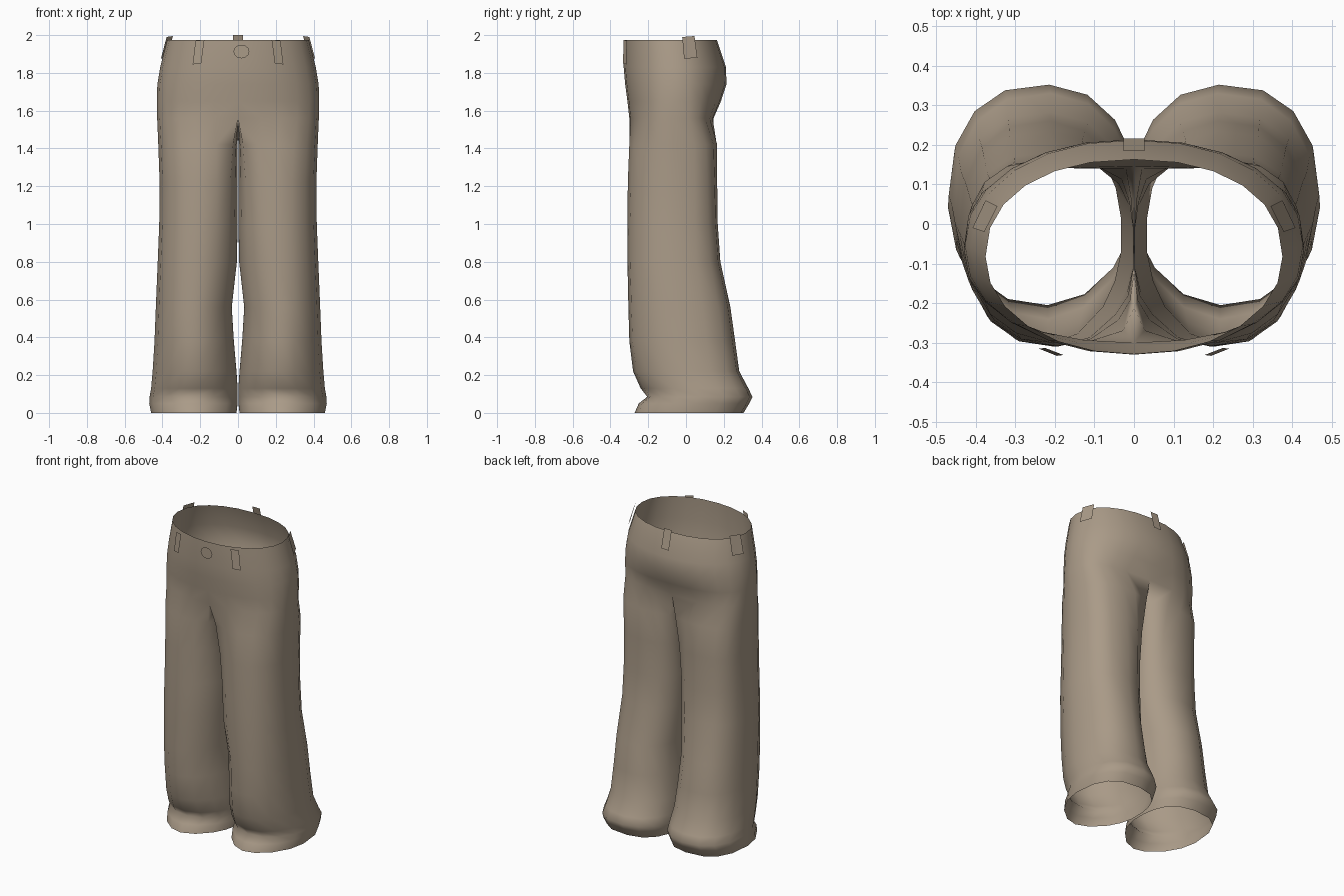
import bpy, bmesh, math
from mathutils import Vector

if "Cube" in bpy.data.objects:
    bpy.data.objects.remove(bpy.data.objects["Cube"])

cloth = bpy.data.materials.new("brown_cloth")
cloth.diffuse_color = (0.40, 0.325, 0.245, 1)
cloth.use_nodes = True
cloth.node_tree.nodes["Principled BSDF"].inputs["Base Color"].default_value = cloth.diffuse_color
N, M = 12, 5          # segments round the outside and the inside of a leg

# z, outer x, inner x, front y, back y, blend from seat half-ring to leg tube,
# roundness of the front and of the back (1 = ellipse, less = squarer)
UPPER = [(1.975, .375, 0, -.328, .163, 0, .97, .9), (1.83, .412, 0, -.33, .212, 0, .95, .93),
         (1.74, .427, 0, -.322, .214, 0, .92, .93), (1.65, .43, 0, -.31, .185, 0, .9, .8)]
LOWER = [(1.56, .428, 0, -.30, .146, 0, .9, .65), (1.42, .422, .002, -.30, .165, .55, .93, .7),
         (1.22, .415, .002, -.308, .165, .85, .95, .72), (1.0, .417, .002, -.31, .168, 1, .95, .75),
         (.8, .425, .006, -.31, .182, 1, .95, .8), (.56, .435, .033, -.305, .235, 1, 1, .85),
         (.38, .442, .022, -.30, .26, 1, 1.05, .85), (.22, .452, .008, -.28, .282, 1, 1.08, .85),
         (.13, .46, .002, -.24, .33, 1, 1, .87), (.085, .468, .002, -.205, .352, 1, .95, .87),
         (.05, .47, .002, -.25, .335, 1, 1.08, .82), (0, .46, .008, -.272, .305, 1, 1.12, .78)]


def spow(a, p):
    return math.copysign(abs(a) ** p, a)


def fit(vals, lo, hi):
    a, b = min(vals), max(vals)
    return [lo + (v - a) / (b - a) * (hi - lo) for v in vals]


def section(level, closed):
    """One horizontal section of the right half, front centre to back centre and round."""
    z, xo, xi, yf, yb, t, ef, eb = level

    def ring(deg):
        c, s = math.cos(math.radians(deg)), math.sin(math.radians(deg))
        e = ef if s < 0 else eb
        return spow(c, e), spow(s, e)

    pts = []            # seat x, seat y, leg x, leg y, crotch sag
    for i in range(N + 1):
        u = i / N
        lx, ly = ring(-140 + 280 * u)
        pts.append((*ring(-90 + 180 * u), .5 + .5 * lx, ly, 0))
    if closed:
        for j in range(1, M):
            v = j / M
            lx, ly = ring(140 + 80 * v)
            pts.append((0, 1 - 2 * v, .5 + .5 * lx, ly, math.sin(math.pi * v)))
    xs = fit([p[0] * (1 - t) + p[2] * t for p in pts], xi, xo)
    ys = fit([p[1] * (1 - t) + p[3] * t for p in pts], yf, yb)
    return [Vector((x, y, z - .04 * p[4] * (1 - t))) for x, y, p in zip(xs, ys, pts)]


def finish(name, bm, smooth=True):
    me = bpy.data.meshes.new(name)
    bm.to_mesh(me)
    bm.free()
    me.materials.append(cloth)
    for p in me.polygons:
        p.use_smooth = smooth
    ob = bpy.data.objects.new(name, me)
    bpy.context.collection.objects.link(ob)
    return ob


def mirror(ob):
    m = ob.modifiers.new("mirror", 'MIRROR')
    m.merge_threshold = .001


# trousers: open half shell of seat and leg, mirrored
bm = bmesh.new()
rows = [[bm.verts.new(p) for p in section(l, False)] for l in UPPER]
rows += [[bm.verts.new(p) for p in section(l, True)] for l in LOWER]
for k, (a, b) in enumerate(zip(rows, rows[1:])):
    n = len(b) if k >= len(UPPER) else N
    for i in range(n):
        j = (i + 1) % len(b)
        bm.faces.new((a[i], b[i], b[j], a[j]))
bmesh.ops.recalc_face_normals(bm, faces=bm.faces)
# the outermost face at the hip decides which way the shell faces
hip = max(bm.faces, key=lambda f: f.calc_center_median().x)
if hip.normal.x < 0:
    bmesh.ops.reverse_faces(bm, faces=bm.faces)
mirror(finish("trousers", bm))


# belt loops: thin flat strips standing just off the waist
def loop(name, corners, both):
    bm = bmesh.new()
    bm.faces.new([bm.verts.new(c) for c in corners])
    ob = finish(name, bm, False)
    if both:
        mirror(ob)


loop("front_belt_loop", [(.178, -.331, 1.975), (.195, -.333, 1.85),
                         (.24, -.315, 1.845), (.225, -.313, 1.97)], True)
loop("side_belt_loop", [(.378, -.02, 1.99), (.408, -.01, 1.875),
                        (.375, .06, 1.88), (.345, .045, 1.995)], True)
loop("back_belt_loop", [(.027, .185, 2.0), (.027, .216, 1.88),
                        (-.027, .216, 1.88), (-.027, .185, 2.0)], False)

# waist button: flat disc on the front
bm = bmesh.new()
bm.faces.new([bm.verts.new((.018 + .042 * math.cos(a), -.35, 1.913 + .036 * math.sin(a)))
              for a in (i * math.tau / 12 for i in range(12))])
finish("waist_button", bm, False)
